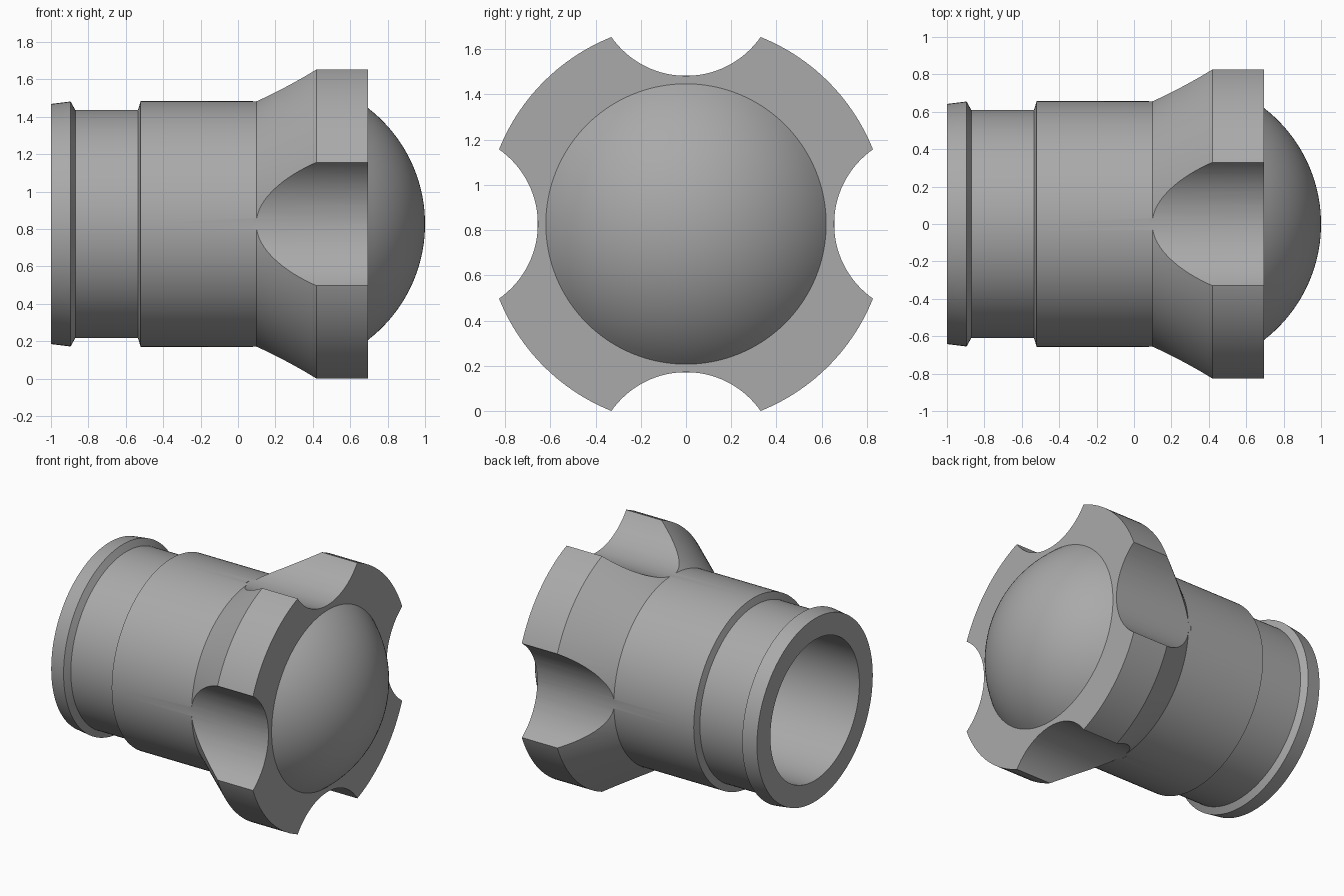
import bpy, bmesh, math
from mathutils import Vector, Matrix

if "Cube" in bpy.data.objects:
    bpy.data.objects.remove(bpy.data.objects["Cube"], do_unlink=True)

AXIS_Z = 0.827
CUT_RADIUS = 0.403
CUT_OFFSET = 1.058

# Single grey finish
grey = bpy.data.materials.new("plain_grey")
grey.use_nodes = True
colour = (0.4, 0.4, 0.4, 1)
grey.diffuse_color = colour
grey.node_tree.nodes["Principled BSDF"].inputs["Base Color"].default_value = colour


def lathe(name, profile, closed, steps=128):
    """Revolve (x, radius) points around the long axis."""
    bm = bmesh.new()
    verts = [bm.verts.new((x, 0, r)) for x, r in profile]
    pairs = list(zip(verts, verts[1:]))
    if closed:
        pairs.append((verts[-1], verts[0]))
    edges = [bm.edges.new(p) for p in pairs]
    bmesh.ops.spin(bm, geom=verts + edges, cent=(0, 0, 0), axis=(1, 0, 0),
                   angle=math.tau, steps=steps, use_duplicate=False)
    bmesh.ops.remove_doubles(bm, verts=bm.verts, dist=1e-5)
    bmesh.ops.dissolve_degenerate(bm, edges=bm.edges, dist=1e-5)
    bmesh.ops.recalc_face_normals(bm, faces=bm.faces)
    mesh = bpy.data.meshes.new(name)
    bm.to_mesh(mesh)
    bm.free()
    mesh.materials.append(grey)
    obj = bpy.data.objects.new(name, mesh)
    obj.location.z = AXIS_Z
    bpy.context.collection.objects.link(obj)
    return obj


def select_only(obj):
    bpy.ops.object.select_all(action="DESELECT")
    obj.select_set(True)
    bpy.context.view_layer.objects.active = obj


# Hollow body: bore, end rim, neck, barrel, flare and grip collar
body = lathe("body", [
    (0.5, 0), (0.5, 0.493), (-1, 0.493), (-1, 0.642), (-0.895, 0.655),
    (-0.87, 0.61), (-0.535, 0.61), (-0.52, 0.657), (0.1, 0.657),
    (0.42, 0.89), (0.695, 0.89), (0.695, 0)], closed=False)

# Four scallops around the collar
bm = bmesh.new()
for i in range(4):
    place = (Matrix.Rotation(i * math.pi / 2, 4, "X")
             @ Matrix.Translation((0.49, 0, CUT_OFFSET))
             @ Matrix.Rotation(math.pi / 2, 4, "Y"))
    bmesh.ops.create_cone(bm, cap_ends=True, segments=96, radius1=CUT_RADIUS,
                          radius2=CUT_RADIUS, depth=0.82, matrix=place)
mesh = bpy.data.meshes.new("scallop_cutter")
bm.to_mesh(mesh)
bm.free()
mesh.materials.append(grey)
cutter = bpy.data.objects.new("scallop_cutter", mesh)
cutter.location.z = AXIS_Z
cutter.hide_render = True
bpy.context.collection.objects.link(cutter)

select_only(body)
cut = body.modifiers.new("scallops", "BOOLEAN")
cut.operation = "DIFFERENCE"
cut.solver = "EXACT"
cut.object = cutter
bpy.ops.object.modifier_apply(modifier=cut.name)
bpy.data.objects.remove(cutter, do_unlink=True)

# Domed end cap: a slice of a sphere
rim, height = 0.62, 0.305
ball = (rim ** 2 + height ** 2) / (2 * height)
spread = math.asin(rim / ball)
arc = [spread * (1 - i / 20) for i in range(21)]
dome = lathe("dome", [(0.69, rim)] + [
    (1 - ball + ball * math.cos(a), ball * math.sin(a)) for a in arc], closed=False)

for obj in (body, dome):
    select_only(obj)
    bpy.ops.object.shade_smooth_by_angle(angle=math.radians(30))
